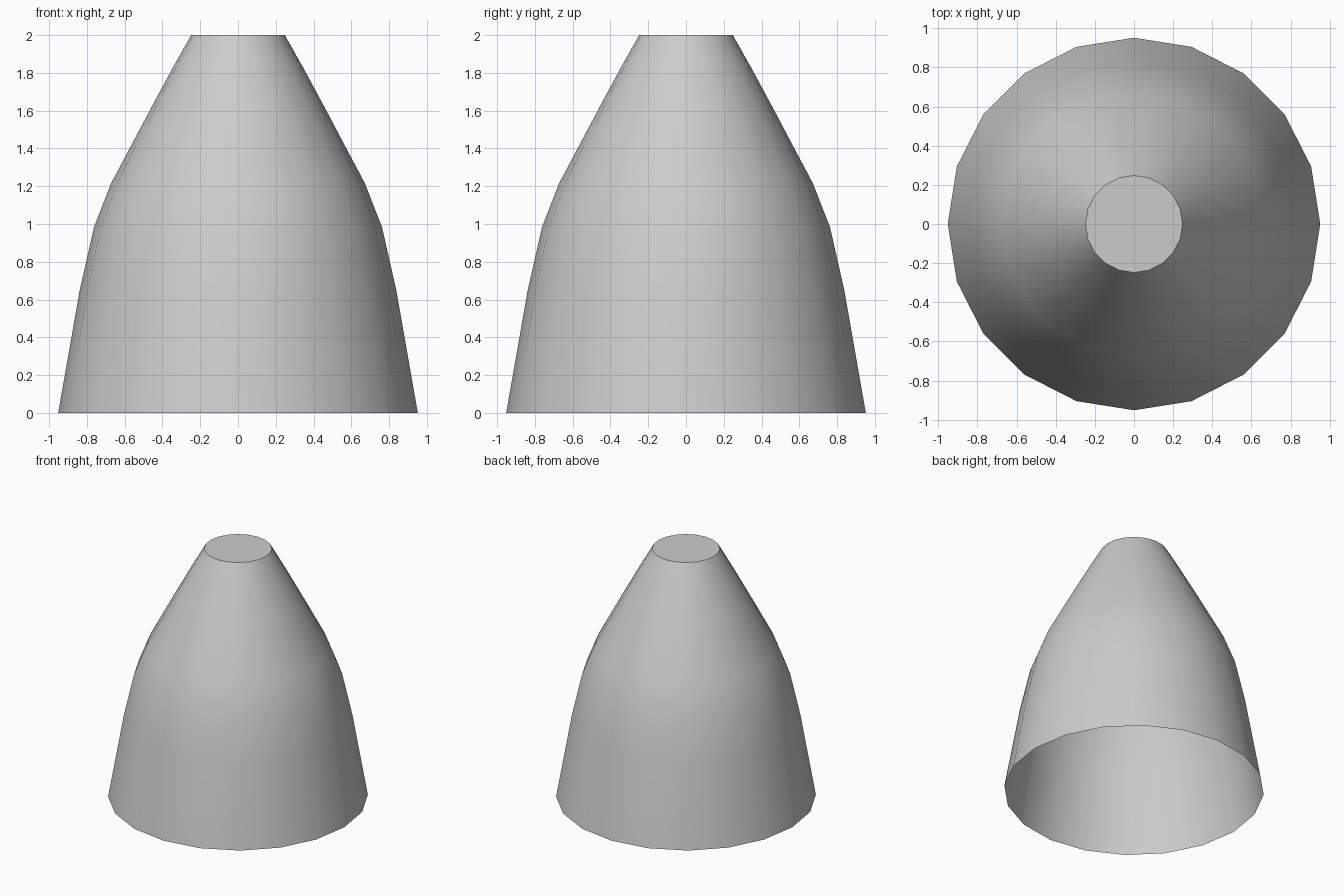
import bpy, bmesh, math

if "Cube" in bpy.data.objects:
    bpy.data.objects.remove(bpy.data.objects["Cube"])

SIDES = 20
# (radius, height) outline from the open base to the closed top
PROFILE = [(0.952, 0), (0.838, 0.65), (0.762, 0.985), (0.672, 1.215),
           (0.46, 1.615), (0.344, 1.83), (0.248, 2.0)]

# Tapered shell: rings joined by quads
bm = bmesh.new()
rings = [[bm.verts.new((r * math.cos(2 * math.pi * i / SIDES),
                        r * math.sin(2 * math.pi * i / SIDES), z))
          for i in range(SIDES)] for r, z in PROFILE]
for low, high in zip(rings, rings[1:]):
    for i in range(SIDES):
        j = (i + 1) % SIDES
        bm.faces.new((low[i], low[j], high[j], high[i]))

# Flat top cap
bm.faces.new(rings[-1])

mesh = bpy.data.meshes.new("tapered_shell")
bm.to_mesh(mesh)
bm.free()
shell = bpy.data.objects.new("tapered_shell", mesh)
bpy.context.collection.objects.link(shell)

# Smooth sides with a crisp top rim
bpy.context.view_layer.objects.active = shell
shell.select_set(True)
bpy.ops.object.shade_smooth_by_angle(angle=math.radians(30))
